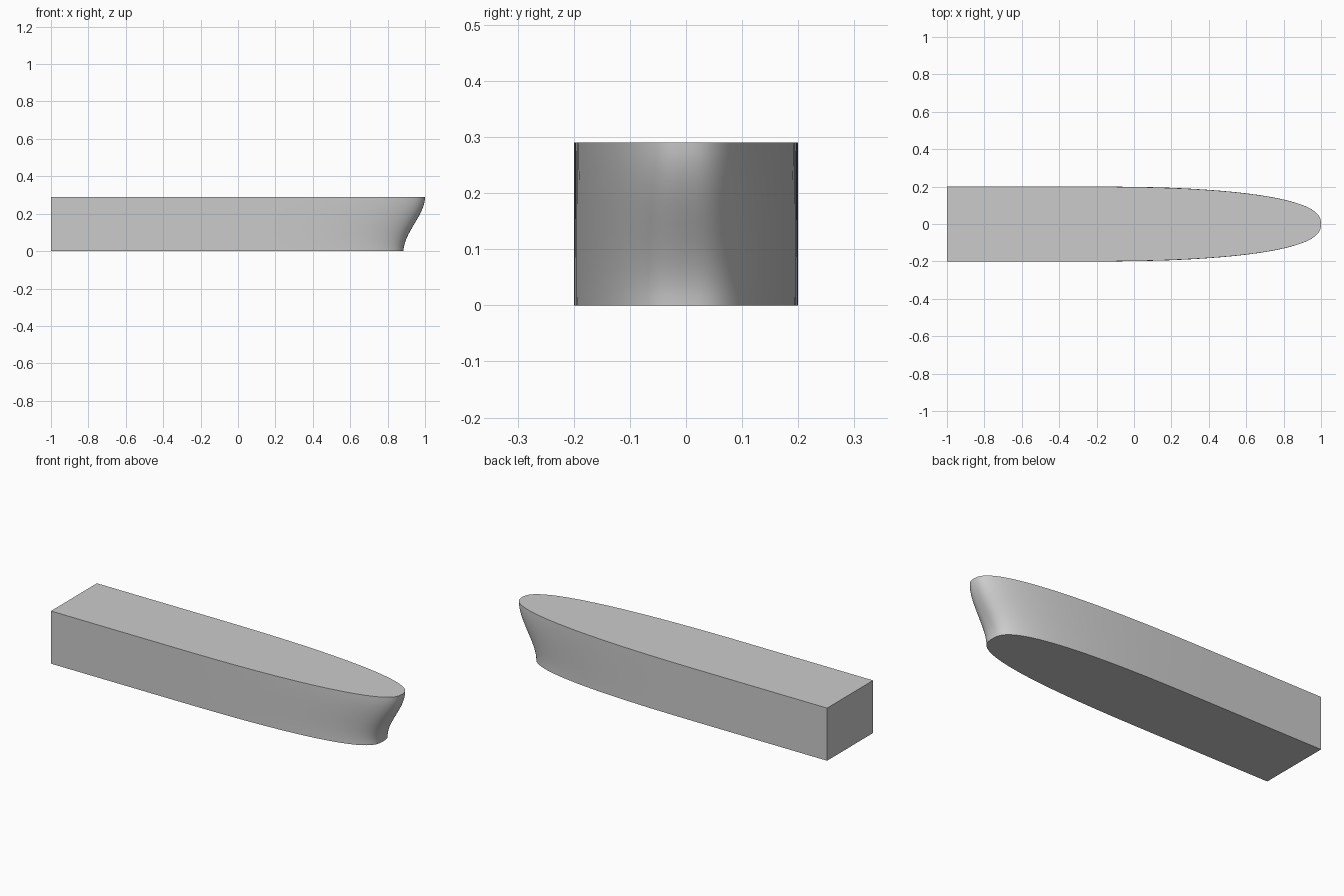
import bpy, bmesh, math

cube = bpy.data.objects.get("Cube")
if cube:
    bpy.data.objects.remove(cube, do_unlink=True)

HEIGHT, HALF_BEAM, STERN, SHOULDER = 0.29, 0.2, -1.0, -0.3
LEVELS, STEPS = 16, 40

hull_grey = bpy.data.materials.new("hull_grey")
hull_grey.use_nodes = True
grey = (0.6, 0.6, 0.6, 1)
hull_grey.diffuse_color = grey
hull_grey.node_tree.nodes["Principled BSDF"].inputs["Base Color"].default_value = grey


def stem_x(t):
    """S-curved raked stem, from keel to deck."""
    return 0.885 + 0.115 * t * t * (3 - 2 * t)


def outline(t):
    """Plan of the hull at height fraction t, right stern corner to left."""
    tip = stem_x(t)
    power = 2 / (2.8 - 0.3 * t)
    pts = [(STERN, -HALF_BEAM)]
    for i in range(2 * STEPS + 1):
        a = math.pi / 2 * (i / STEPS - 1)
        x = SHOULDER + (tip - SHOULDER) * max(math.cos(a), 0) ** power
        y = math.copysign(abs(math.sin(a)) ** power, a) * HALF_BEAM
        pts.append((x, y))
    return pts + [(STERN, HALF_BEAM)]


# Hull: stacked outlines joined by side faces, with deck and bottom caps
bm = bmesh.new()
rings = []
for k in range(LEVELS + 1):
    t = k / LEVELS
    rings.append([bm.verts.new((x, y, HEIGHT * t)) for x, y in outline(t)])
n = len(rings[0])
for low, high in zip(rings, rings[1:]):
    for i in range(n - 1):
        bm.faces.new((low[i], low[i + 1], high[i + 1], high[i]))
bm.faces.new(rings[-1])
bm.faces.new(rings[0][::-1])
# Flat transom
bm.faces.new([r[0] for r in rings] + [r[-1] for r in reversed(rings)])
bmesh.ops.recalc_face_normals(bm, faces=bm.faces)

mesh = bpy.data.meshes.new("hull")
bm.to_mesh(mesh)
bm.free()
hull = bpy.data.objects.new("hull", mesh)
bpy.context.collection.objects.link(hull)
mesh.materials.append(hull_grey)

bpy.ops.object.select_all(action="DESELECT")
hull.select_set(True)
bpy.context.view_layer.objects.active = hull
bpy.ops.object.shade_smooth_by_angle(angle=math.radians(35))
